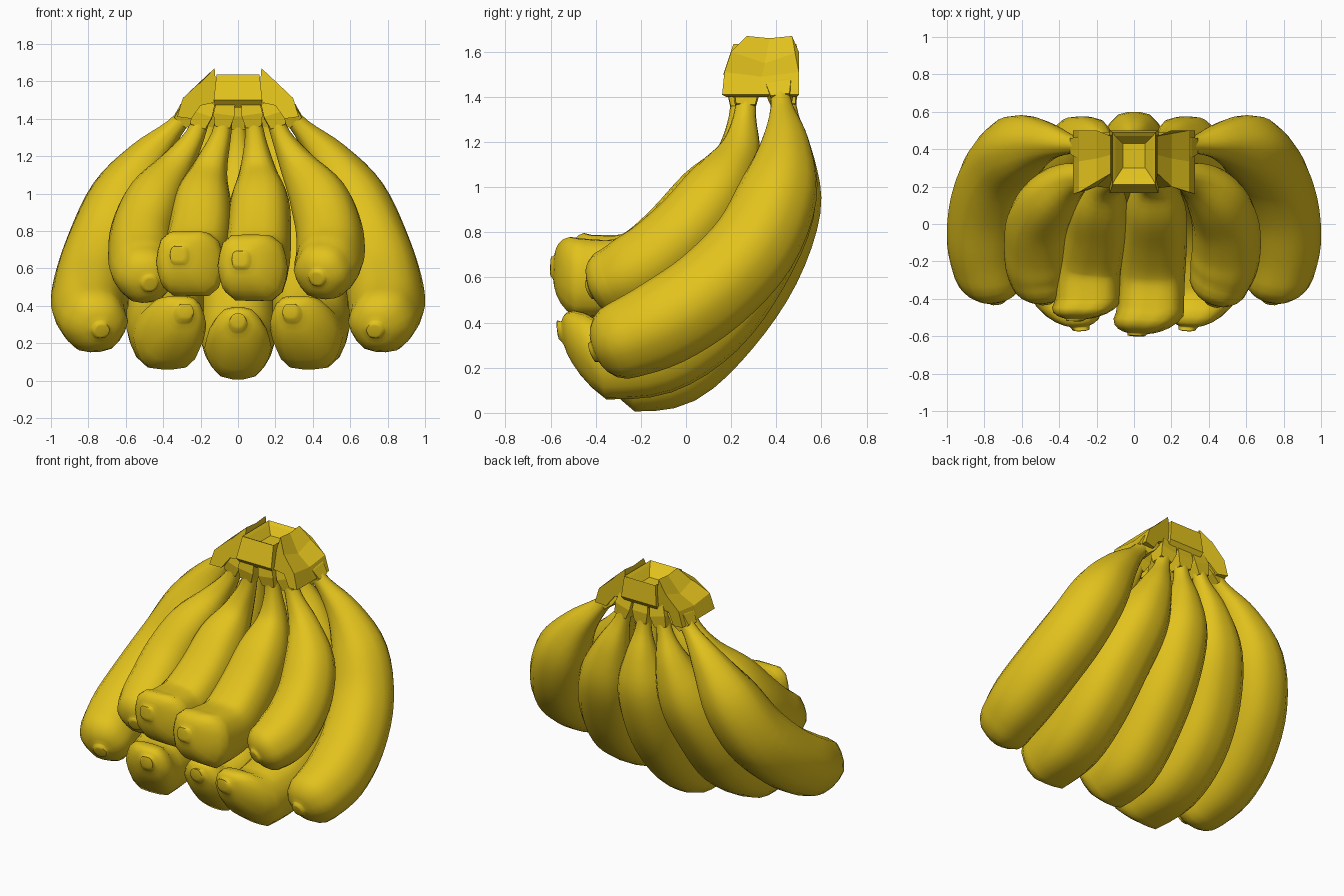
import bpy, bmesh
from math import sin, cos, pi, radians
from mathutils import Vector

if "Cube" in bpy.data.objects:
    bpy.data.objects.remove(bpy.data.objects["Cube"])

skin = bpy.data.materials.new("banana_skin")
skin.diffuse_color = (0.76, 0.54, 0.012, 1)
skin.use_nodes = True
skin.node_tree.nodes["Principled BSDF"].inputs["Base Color"].default_value = skin.diffuse_color


def finish(name, bm, smooth):
    bmesh.ops.recalc_face_normals(bm, faces=bm.faces)
    me = bpy.data.meshes.new(name)
    bm.to_mesh(me)
    bm.free()
    me.materials.append(skin)
    ob = bpy.data.objects.new(name, me)
    bpy.context.collection.objects.link(ob)
    if smooth:
        bpy.ops.object.select_all(action='DESELECT')
        ob.select_set(True)
        bpy.context.view_layer.objects.active = ob
        bpy.ops.object.shade_smooth_by_angle(angle=radians(55))
    return ob


def spline(a, b, c, d, t):
    return 0.5 * (2*b + (c - a)*t + (2*a - 5*b + 4*c - d)*t*t + (3*b - a - 3*c + d)*t**3)


def loft(name, centres, radii, sides, smooth, phase=0.0, box=0.0, tail=0):
    bm = bmesh.new()
    rings = []
    last = len(centres) - 1 - tail    # tail rings keep the direction of the body's end
    for i, (c, r) in enumerate(zip(centres, radii)):
        j = min(i, last)
        t = (centres[min(j+1, last)] - centres[max(j-1, 0)]).normalized()
        u = (Vector((1, 0, 0)) - t * t.x).normalized()
        v = t.cross(u)
        w = box * i/len(centres)      # squarer section towards the end
        ring = []
        for k in range(sides):
            a = 2*pi*k/sides + phase
            q = r * (1 + 0.025*cos(6*a)) if smooth else r
            q *= 1 + w*((cos(a)**4 + sin(a)**4)**-.25 - 1)
            ring.append(bm.verts.new(c + (u*cos(a) + v*sin(a))*q))
        rings.append(ring)
    for lo, hi in zip(rings, rings[1:]):
        for k in range(sides):
            n = (k+1) % sides
            bm.faces.new((lo[k], lo[n], hi[n], hi[k]))
    bm.faces.new(rings[0])
    bm.faces.new(rings[-1])
    return finish(name, bm, smooth)


RADII = [.045, .052, .11, .177, .198, .203, .2, .18]


def banana(name, pts, scale=1.0, box=0.0, fat=1.0):
    pts = [Vector(p) for p in pts]
    body, tip = pts[:-1], pts[-1]
    rad = [RADII[0], RADII[1]] + [r*scale for r in RADII[2:]]
    rad[-1] *= fat
    C, R, n = [], [], len(body)
    for i in range(n-1):
        ids = [max(i-1, 0), i, i+1, min(i+2, n-1)]
        for s in range(4):
            C.append(spline(*[body[j] for j in ids], s/4))
            R.append(spline(*[rad[j] for j in ids], s/4))
    C.append(body[-1])
    R.append(rad[-1])
    # rounded end leaning to a small blossom nub
    d = tip - body[-1]
    for a in (20, 38, 54, 66, 75):
        C.append(body[-1] + d*.9*sin(radians(a)))
        R.append(max(rad[-1]*cos(radians(a))**.85, .055))
    C += [body[-1] + d*.9, tip - d*.02, tip]
    R += [.05, .044, .03]
    loft(name, C, R, 18, True, box=box, tail=8)
    # square collar joining the neck to the crown
    p, q = body[0], body[1]
    loft(name + "_collar", [p + (p-q)*.2, p.lerp(q, .25), p.lerp(q, .7)],
         [.07, .08, .06], 4, False, pi/4)


def flip(pts):
    return [(-x, y, z) for x, y, z in pts]


# back row: outer pair, inner pair and middle
outer = [(.24, .41, 1.46), (.34, .425, 1.35), (.48, .44, 1.19), (.61, .41, .98), (.71, .30, .74),
         (.775, .11, .54), (.795, -.10, .40), (.775, -.27, .325), (.73, -.42, .265)]
inner = [(.12, .43, 1.46), (.16, .45, 1.31), (.22, .455, 1.13), (.29, .40, .91), (.36, .265, .65),
         (.39, .09, .42), (.39, -.13, .275), (.375, -.37, .235), (.28, -.57, .37)]
middle = [(0, .43, 1.46), (0, .45, 1.30), (0, .465, 1.13), (0, .435, .93), (0, .325, .66),
          (0, .15, .41), (0, -.05, .22), (0, -.25, .175), (0, -.45, .32)]
banana("back_outer_right", outer)
banana("back_outer_left", flip(outer))
banana("back_inner_right", inner, box=.5)
banana("back_inner_left", flip(inner), box=.5)
banana("back_middle", middle, .97)

# front row, four shorter bananas
banana("front_outer_right",
       [(.18, .27, 1.46), (.23, .26, 1.31), (.32, .235, 1.15), (.43, .14, .98), (.485, .02, .82),
        (.495, -.12, .69), (.48, -.23, .62), (.455, -.31, .585), (.42, -.43, .545)], .88)
banana("front_outer_left",
       [(-.18, .27, 1.46), (-.23, .26, 1.31), (-.33, .235, 1.15), (-.44, .14, .98), (-.505, .02, .81),
        (-.515, -.12, .675), (-.51, -.23, .60), (-.50, -.31, .565), (-.47, -.42, .515)], .86)
banana("front_inner_left",
       [(-.07, .24, 1.46), (-.09, .24, 1.31), (-.15, .215, 1.13), (-.19, .12, .97), (-.205, -.02, .80),
        (-.23, -.16, .67), (-.245, -.27, .625), (-.25, -.42, .62), (-.32, -.52, .675)], .85, 1, 1.12)
banana("front_inner_right",
       [(.07, .24, 1.46), (.09, .24, 1.31), (.105, .215, 1.13), (.115, .11, .97), (.11, -.03, .79),
        (.10, -.18, .65), (.095, -.31, .60), (.085, -.48, .60), (.01, -.60, .65)], .86, 1, 1.14)

# crown side wedges: angular profile (x, z, front y, back y), dished along the middle
WEDGE = [(.11, 1.49, .19, .48), (.125, 1.67, .27, .47), (.20, 1.60, .20, .50), (.295, 1.51, .17, .50),
         (.325, 1.41, .16, .50), (.25, 1.40, .18, .49), (.20, 1.47, .20, .47)]
DISH = [0, .01, .05, .02, 0, 0, 0]
for side, label in ((1, "right"), (-1, "left")):
    bm = bmesh.new()
    rows = []
    for t in (0, .5, 1):
        rows.append([bm.verts.new((side*x, y0 + (y1-y0)*t, z - (d if t == .5 else 0)))
                     for (x, z, y0, y1), d in zip(WEDGE, DISH)])
    for f, b in zip(rows, rows[1:]):
        for i in range(len(WEDGE)):
            j = (i+1) % len(WEDGE)
            bm.faces.new((f[i], f[j], b[j], b[i]))
    bm.faces.new(rows[0])
    bm.faces.new(rows[-1])
    finish("crown_wedge_" + label, bm, False)

# crown core: tapered block with a sunken cut top
bm = bmesh.new()
rings = []
for hx, y0, y1, z in ((.12, .20, .47, 1.46), (.13, .165, .50, 1.50), (.115, .21, .49, 1.635),
                      (.10, .24, .47, 1.62), (.06, .30, .43, 1.57)):
    rings.append([bm.verts.new(p) for p in ((-hx, y0, z), (hx, y0, z), (hx, y1, z), (-hx, y1, z))])
for lo, hi in zip(rings, rings[1:]):
    for k in range(4):
        bm.faces.new((lo[k], lo[(k+1) % 4], hi[(k+1) % 4], hi[k]))
bm.faces.new(rings[0])
bm.faces.new(rings[-1])
finish("crown_core", bm, False)
